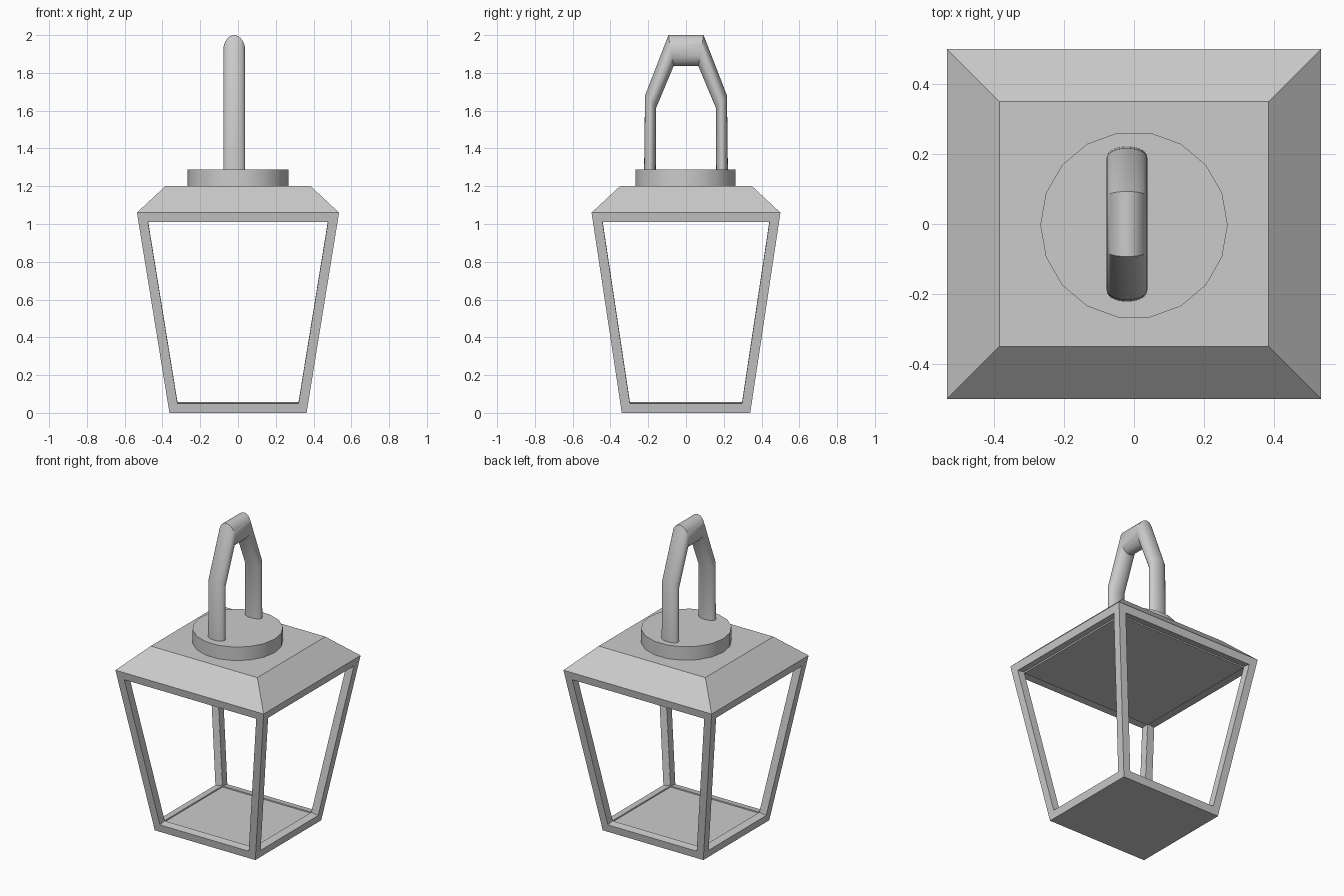
import bpy
import bmesh
from math import cos, sin, pi, radians

old = bpy.data.objects.get("Cube")
if old:
    bpy.data.objects.remove(old, do_unlink=True)

grey = bpy.data.materials.new("grey metal")
grey.use_nodes = True
grey.diffuse_color = (0.6, 0.6, 0.6, 1)
grey.node_tree.nodes["Principled BSDF"].inputs["Base Color"].default_value = (0.6, 0.6, 0.6, 1)


def finish(name, bm, smooth=False):
    bmesh.ops.recalc_face_normals(bm, faces=bm.faces)
    mesh = bpy.data.meshes.new(name)
    bm.to_mesh(mesh)
    bm.free()
    mesh.materials.append(grey)
    obj = bpy.data.objects.new(name, mesh)
    bpy.context.collection.objects.link(obj)
    if smooth:
        bpy.ops.object.select_all(action="DESELECT")
        obj.select_set(True)
        bpy.context.view_layer.objects.active = obj
        bpy.ops.object.shade_smooth_by_angle(angle=radians(30))
    return obj


def loft(rings):
    """Closed skin through equally sized rings of points; returns the side faces too."""
    bm = bmesh.new()
    loops = [[bm.verts.new(p) for p in ring] for ring in rings]
    n = len(loops[0])
    sides = [bm.faces.new((a[i], a[(i + 1) % n], b[(i + 1) % n], b[i]))
             for a, b in zip(loops, loops[1:]) for i in range(n)]
    bm.faces.new(loops[0][::-1])
    bm.faces.new(loops[-1])
    return bm, sides


def rectangle(x, y, z):
    return [(-x, -y, z), (x, -y, z), (x, y, z), (-x, y, z)]


# Tapered frame: four open windows, thick floor and ceiling
bm, sides = loft([rectangle(0.363, 0.34, 0), rectangle(0.535, 0.5, 1.06)])
bmesh.ops.recalc_face_normals(bm, faces=bm.faces)
bmesh.ops.inset_individual(bm, faces=sides, thickness=0.05, use_even_offset=True)
bmesh.ops.delete(bm, geom=sides, context="FACES")
frame = finish("lantern_frame", bm)
shell = frame.modifiers.new("thickness", "SOLIDIFY")
shell.solidify_mode = "NON_MANIFOLD"
shell.nonmanifold_thickness_mode = "CONSTRAINTS"
shell.thickness = 0.05
shell.offset = -1

# Sloping roof
bm, sides = loft([rectangle(0.535, 0.5, 1.06), rectangle(0.385, 0.35, 1.2)])
finish("roof", bm)

# Round cap on the roof
bm, sides = loft([[(0.268 * cos(i * pi / 9), 0.268 * sin(i * pi / 9) - 0.003, z)
                   for i in range(18)] for z in (1.19, 1.288)])
finish("round_cap", bm, smooth=True)


# Angular carrying handle: each ring spans an outer and an inner (y, z) point
def handle_ring(outer, inner, steps=32):
    ring = []
    for i in range(steps):
        a = 2 * pi * i / steps
        t = (1 + cos(a)) / 2
        y, z = (q + (p - q) * t for p, q in zip(outer, inner))
        ring.append((-0.02 + 0.058 * sin(a), y, z))
    return ring


half = [((0.222, 1.27), (0.16, 1.27)),
        ((0.217, 1.68), (0.158, 1.615)),
        ((0.093, 2.0), (0.065, 1.837))]
mirrored = [tuple((-y, z) for y, z in pair) for pair in reversed(half)]
bm, sides = loft([handle_ring(*pair) for pair in half + mirrored])
finish("handle", bm, smooth=True)
